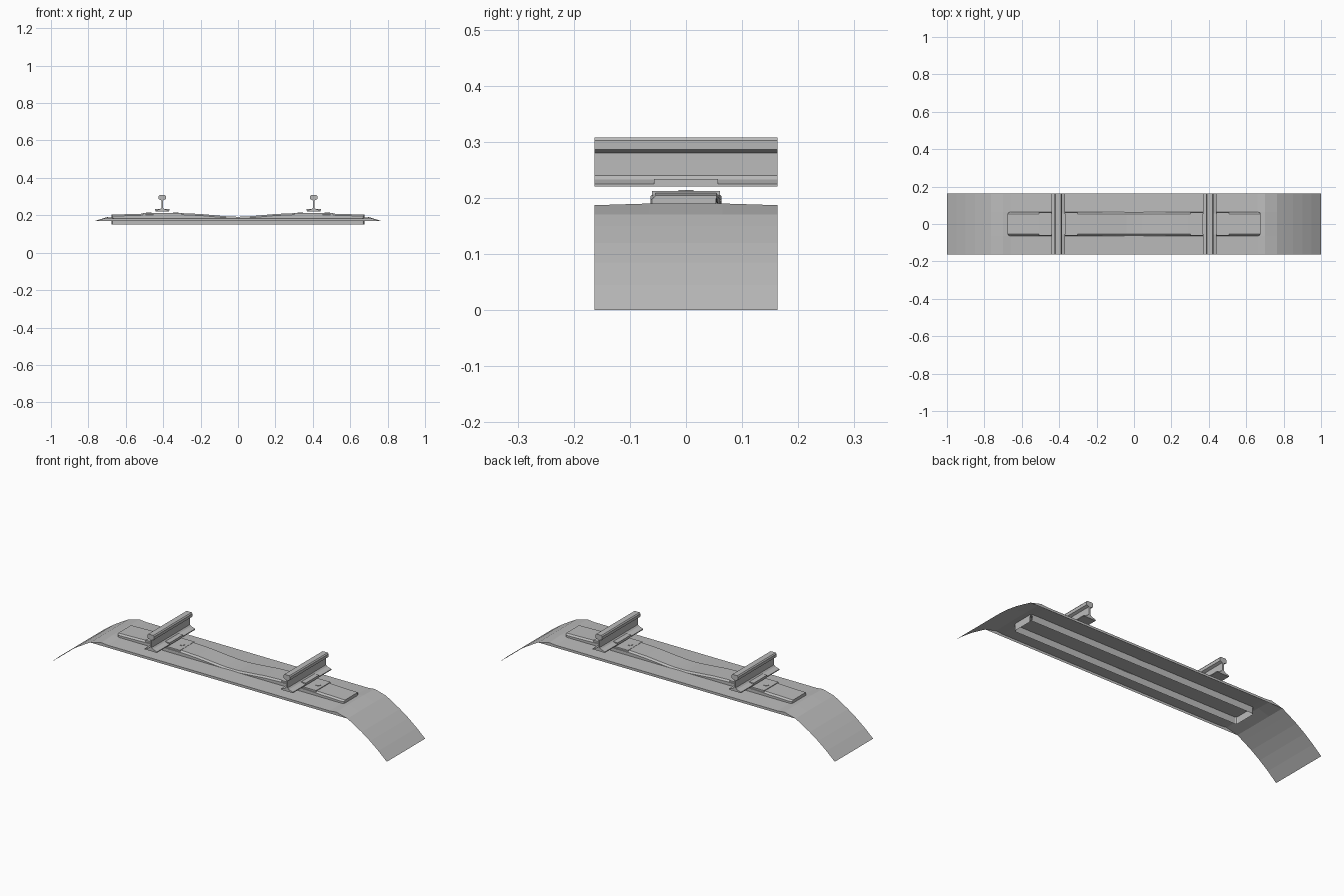
import bpy, bmesh, math

if "Cube" in bpy.data.objects:
    bpy.data.objects.remove(bpy.data.objects["Cube"])

grey = bpy.data.materials.new("plain_grey")
grey.use_nodes = True
grey.diffuse_color = (0.5, 0.5, 0.5, 1)
grey.node_tree.nodes["Principled BSDF"].inputs["Base Color"].default_value = (0.5, 0.5, 0.5, 1)


def finish(name, bm, normals=True):
    if normals:
        bmesh.ops.recalc_face_normals(bm, faces=bm.faces[:])
    mesh = bpy.data.meshes.new(name)
    bm.to_mesh(mesh)
    bm.free()
    mesh.materials.append(grey)
    obj = bpy.data.objects.new(name, mesh)
    bpy.context.collection.objects.link(obj)
    return obj


def loft(name, rows, closed=False, caps=False):
    """Skin a list of equally long point rows with quads."""
    bm = bmesh.new()
    grid = [[bm.verts.new(p) for p in row] for row in rows]
    n = len(grid[0])
    for a, b in zip(grid, grid[1:]):
        for j in range(n if closed else n - 1):
            k = (j + 1) % n
            bm.faces.new((a[j], b[j], b[k], a[k]))
    if caps:
        bm.faces.new(grid[0])
        bm.faces.new(grid[-1])
    return finish(name, bm)


def box(name, x, z0, z1, wx, wy):
    corners = [(-1, -1), (1, -1), (1, 1), (-1, 1)]
    return loft(name, [[(x + wx / 2 * a, wy / 2 * b, z) for a, b in corners] for z in (z0, z1)],
                closed=True, caps=True)


def mirrored(half):
    """Complete a profile given for x >= 0, listed from outside to the middle."""
    return [(-x, z) for x, z in half] + [(x, z) for x, z in reversed(half) if x > 0]


HALF = 0.163

# Ballast bed: curved shoulders, crowned middle, turned-down lips
shoulder = [(1, 0), (0.95, 0.045), (0.9, 0.085), (0.85, 0.12), (0.8, 0.15),
            (0.765, 0.17), (0.7, 0.187), (0.66, 0.183), (0, 0.183)]
bed = mirrored(shoulder)
rows = []
for x, z in bed:
    lip = min(z, 0.17)
    crown = 0.003 if abs(x) < 0.75 else 0
    rows.append([(x, -HALF, lip), (x, -HALF, z), (x, -0.065, z + crown),
                 (x, 0.065, z + crown), (x, HALF, z), (x, HALF, lip)])
ballast = loft("ballast_bed", rows)
bm = bmesh.new()
bm.from_mesh(ballast.data)
bmesh.ops.dissolve_degenerate(bm, dist=1e-5, edges=bm.edges[:])
bm.normal_update()
if sum(f.normal.z for f in bm.faces) < 0:
    bmesh.ops.reverse_faces(bm, faces=bm.faces[:])
bm.to_mesh(ballast.data)
bm.free()

# Sleeper: hollow trough, open below, with a dipped top
top = mirrored([(0.675, 0.204), (0.55, 0.207), (0.45, 0.211), (0.29, 0.211),
                (0.2, 0.207), (0.1, 0.198), (0.04, 0.193), (0, 0.192)])
section = [(-0.063, None), (-0.063, -0.008), (-0.054, 0), (0.054, 0), (0.063, -0.008), (0.063, None)]
rows = [[(x, y, 0.15 if d is None else z + d) for y, d in section] for x, z in top]
sleeper = loft("sleeper", rows)
bm = bmesh.new()
bm.from_mesh(sleeper.data)
bm.verts.ensure_lookup_table()
n = len(section)
bm.faces.new(bm.verts[:n])
bm.faces.new(bm.verts[-n:])
corners = [e for e in bm.edges if all(abs(v.co.x) > 0.67 for v in e.verts)
           and abs(e.verts[0].co.z - e.verts[1].co.z) > 0.02]
bmesh.ops.bevel(bm, geom=corners, offset=0.01, segments=2, affect='EDGES', profile=0.5)
bmesh.ops.recalc_face_normals(bm, faces=bm.faces[:])
bm.to_mesh(sleeper.data)
bm.free()

# Rails, with their plates, clips and bolts
rail_half = [(0, 0.22), (0.036, 0.22), (0.036, 0.225), (0.012, 0.233), (0.005, 0.24),
             (0.005, 0.28), (0.019, 0.286), (0.02, 0.302), (0.015, 0.308), (0, 0.308)]
profile = rail_half + [(-x, z) for x, z in reversed(rail_half[1:-1])]
for side, cx in (("left", 0.405), ("right", -0.405)):
    loft(side + "_rail", [[(cx + x, y, z) for x, z in profile] for y in (-HALF, HALF)],
         closed=True, caps=True)
    box(side + "_tie_plate", cx, 0.2, 0.2125, 0.205, 0.122)
    box(side + "_rail_clip", cx, 0.225, 0.234, 0.076, 0.114)
    for pos, s in (("outer", 1), ("inner", -1)):
        bx = cx + s * math.copysign(0.0725, cx)
        ring = [(bx + 0.015 * math.cos(i * math.pi / 3), 0.015 * math.sin(i * math.pi / 3))
                for i in range(6)]
        loft(f"{side}_{pos}_bolt", [[(x, y, z) for x, y in ring] for z in (0.2, 0.2145)],
             closed=True, caps=True)
